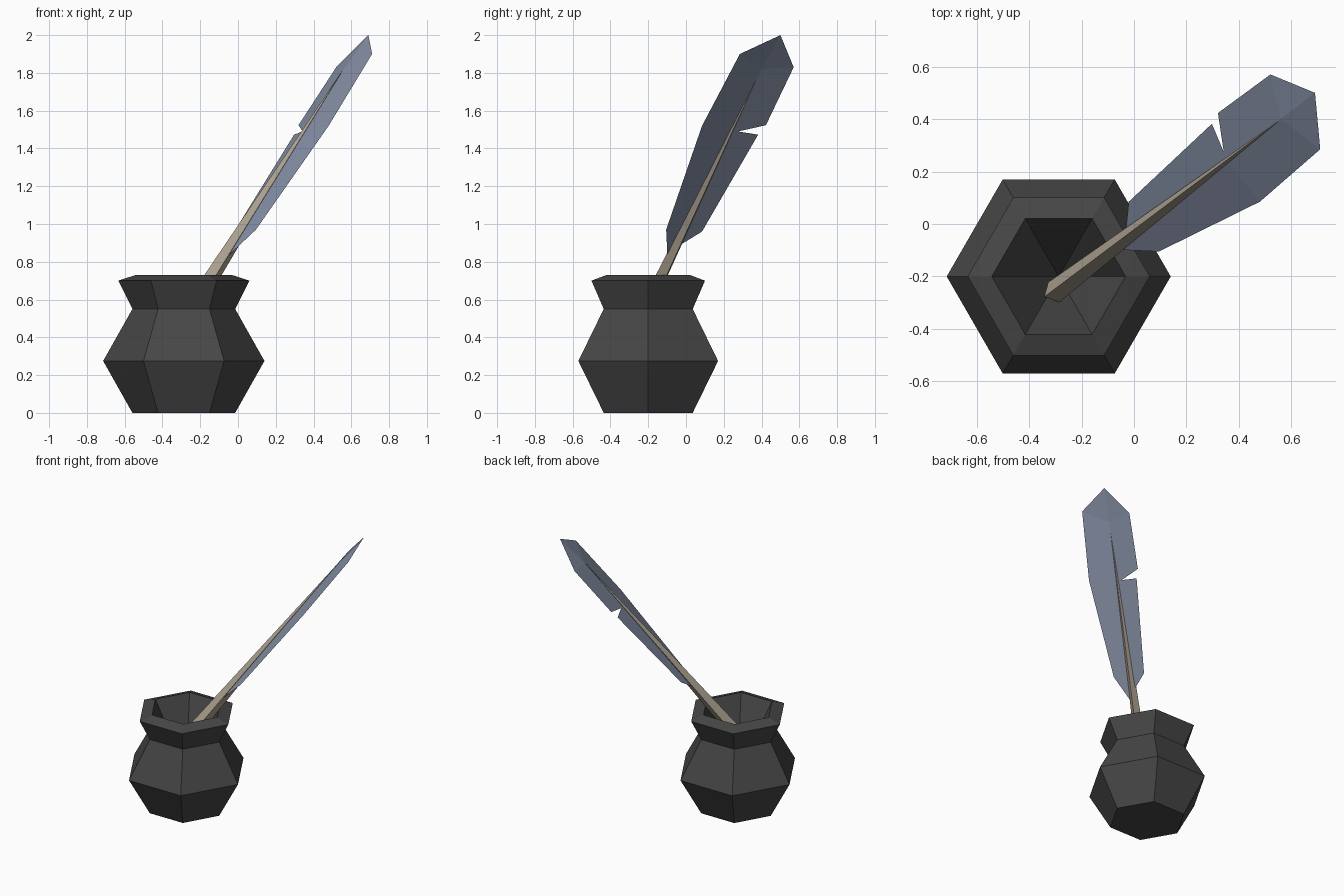
import bpy, math
from mathutils import Vector

if "Cube" in bpy.data.objects:
    bpy.data.objects.remove(bpy.data.objects["Cube"])


def material(name, rgb):
    m = bpy.data.materials.new(name)
    m.diffuse_color = (*rgb, 1)
    m.use_nodes = True
    m.node_tree.nodes["Principled BSDF"].inputs["Base Color"].default_value = m.diffuse_color
    return m


def build(name, verts, faces, mat):
    me = bpy.data.meshes.new(name)
    me.from_pydata([tuple(v) for v in verts], [], faces)
    me.materials.append(mat)
    ob = bpy.data.objects.new(name, me)
    bpy.context.collection.objects.link(ob)
    return ob


black = material("dark_pottery", (0.062, 0.062, 0.062))
blue = material("blue_grey_feather", (0.235, 0.275, 0.375))
tan = material("tan_quill", (0.40, 0.345, 0.27))

# Inkwell: six-sided profile (radius, height) ending in a conical hollow
N = 6
cx, cy = -0.287, -0.2
profile = [(0.272, 0), (0.427, 0.275), (0.272, 0.55), (0.347, 0.70), (0.255, 0.73)]
verts = [(cx + r * math.cos(math.tau * k / N), cy + r * math.sin(math.tau * k / N), z)
         for r, z in profile for k in range(N)]
faces = [tuple(reversed(range(N)))]
for i in range(len(profile) - 1):
    for k in range(N):
        j = (k + 1) % N
        faces.append((i * N + k, i * N + j, (i + 1) * N + j, (i + 1) * N + k))
verts.append((cx, cy, 0.25))
top = (len(profile) - 1) * N
faces += [(top + k, top + (k + 1) % N, len(verts) - 1) for k in range(N)]
build("inkwell", verts, faces, black)

# Quill shaft: long four-sided spike leaning out of the well
base, tip = Vector((-0.305, -0.26, 0.455)), Vector((0.555, 0.395, 1.815))
d = (tip - base).normalized()
w = Vector((-0.425, 0.905, 0))
n = d.cross(w).normalized()
w = n.cross(d)
ring = [base + n * 0.052, base + w * 0.044, base - n * 0.052, base - w * 0.044]
build("quill_shaft", ring + [tip],
      [(3, 2, 1, 0)] + [(k, (k + 1) % 4, 4) for k in range(4)], tan)

# Feather: folded thin vane with a notch on one side
points = {
    "root": (-0.085, -0.097, 0.80), "spine": (0.352, 0.238, 1.49), "end": (0.56, 0.40, 1.82),
    "tip": (0.69, 0.50, 2.0),
    "r1": (0.095, -0.105, 0.97), "r2": (0.48, 0.085, 1.52), "r3": (0.71, 0.285, 1.90),
    "l0": (-0.033, -0.045, 0.88), "l1": (-0.02, 0.085, 0.96), "l2": (0.297, 0.382, 1.473),
    "notch": (0.342, 0.275, 1.49), "l3": (0.32, 0.423, 1.523), "l4": (0.52, 0.57, 1.83),
}
keys = list(points)
vanes = ["root r1 r2 spine", "spine r2 r3 end", "end r3 tip", "end tip l4",
         "spine end l4 l3 notch", "root spine notch l2 l1 l0"]
build("feather", points.values(),
      [tuple(keys.index(k) for k in v.split()) for v in vanes], blue)
